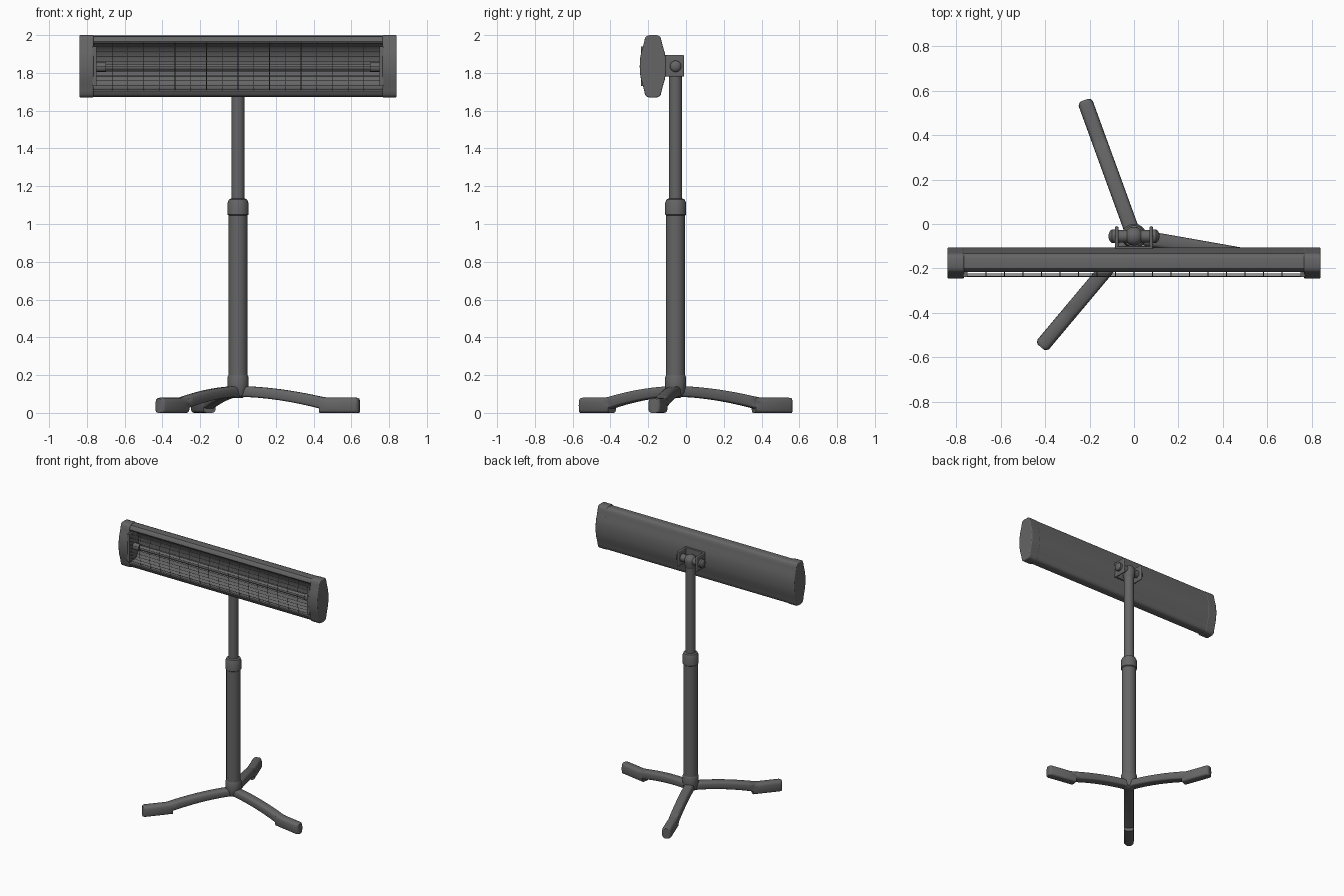
import bpy, bmesh, math
from mathutils import Matrix, Vector

if "Cube" in bpy.data.objects:
    bpy.data.objects.remove(bpy.data.objects["Cube"])

grey = bpy.data.materials.new("dark grey")
grey.use_nodes = True
colour = (0.13, 0.13, 0.13, 1)
grey.diffuse_color = colour
grey.node_tree.nodes["Principled BSDF"].inputs["Base Color"].default_value = colour

POLE_Y = -0.055
HEAD_Z = 1.835
HEAD_Y = -0.175


def finish(name, bm, angle=35, bevel=0):
    bmesh.ops.recalc_face_normals(bm, faces=bm.faces)
    mesh = bpy.data.meshes.new(name)
    bm.to_mesh(mesh)
    bm.free()
    mesh.materials.append(grey)
    obj = bpy.data.objects.new(name, mesh)
    bpy.context.collection.objects.link(obj)
    bpy.ops.object.select_all(action="DESELECT")
    obj.select_set(True)
    bpy.context.view_layer.objects.active = obj
    bpy.ops.object.shade_smooth_by_angle(angle=math.radians(angle))
    if bevel:
        mod = obj.modifiers.new("soft edges", "BEVEL")
        mod.width = bevel
        mod.segments = 3
        mod.limit_method = "ANGLE"
        mod.angle_limit = math.radians(50)
    return obj


def loft(name, rings, **kw):
    """Skin a list of equal closed rings and cap both ends."""
    bm = bmesh.new()
    rows = [[bm.verts.new(p) for p in ring] for ring in rings]
    n = len(rows[0])
    for a, b in zip(rows, rows[1:]):
        for i in range(n):
            j = (i + 1) % n
            bm.faces.new((a[i], a[j], b[j], b[i]))
    bm.faces.new(rows[0][::-1])
    bm.faces.new(rows[-1])
    return finish(name, bm, **kw)


def turned(name, profile, centre, axis="Z", sides=32):
    """Solid of revolution from (radius, distance) pairs."""
    turn = {"Z": Matrix(), "X": Matrix.Rotation(math.pi / 2, 3, "Y")}[axis].to_3x3()
    rings = [[turn @ Vector((r * math.cos(t), r * math.sin(t), d)) + Vector(centre)
              for t in (2 * math.pi * k / sides for k in range(sides))] for r, d in profile]
    return loft(name, rings)


def extruded(name, outline, x0, x1, **kw):
    """Extrude a (y, z) outline along x."""
    return loft(name, [[(x, y, z) for y, z in outline] for x in (x0, x1)], **kw)


def box(name, lo, hi, bevel=0):
    outline = [(lo[1], lo[2]), (hi[1], lo[2]), (hi[1], hi[2]), (lo[1], hi[2])]
    return extruded(name, outline, lo[0], hi[0], bevel=bevel)


# Telescopic stand
turned("base_sleeve", [(.025, .08), (.042, .09), (.05, .11), (.055, .14), (.055, .19), (.05, .2)], (0, POLE_Y, 0))
turned("lower_pole", [(.05, .15), (.05, 1.07)], (0, POLE_Y, 0))
turned("height_collar", [(.05, 1.045), (.056, 1.05), (.056, 1.11), (.048, 1.13), (.036, 1.135)], (0, POLE_Y, 0))
turned("upper_pole", [(.035, 1.1), (.035, 1.8)], (0, POLE_Y, 0))


# Three arched legs, each ending in a flat foot block
def leg_ring(r, low, high, half, angle):
    ring = []
    for k in range(20):
        t = 2 * math.pi * k / 20
        c, s = math.cos(t), math.sin(t)
        power = 0.7 if s > 0 else 0.35
        side = half * math.copysign(abs(c) ** 0.55, c)
        z = (low + high) / 2 + (high - low) / 2 * math.copysign(abs(s) ** power, s)
        ring.append(Matrix.Rotation(angle, 3, "Z") @ Vector((r, side, z)) + Vector((0, POLE_Y, 0)))
    return ring


def leg(name, degrees):
    stations = []
    for k in range(13):
        r = 0.44 * k / 12
        drop = (k / 12) ** 1.8
        stations.append((r, .085 - .062 * drop, .142 - .054 * drop, .034))
    stations += [(.441, 0, .088, .034), (.48, 0, .081, .034), (.635, 0, .081, .034),
                 (.646, 0, .079, .028), (.652, 0, .076, .018)]
    loft(name, [leg_ring(*s, math.radians(degrees)) for s in stations])


for label, degrees in (("left_leg", 350), ("back_leg", 110), ("right_leg", 230)):
    leg(label, degrees)

# Heater head outline: upper quarter mirrored to all four
quarter = [(.07, 0), (.069, .035), (.063, .07), (.054, .1), (.046, .13), (.042, .15), (.034, .16), (.02, .165)]


def back_half(scale):
    upper = [(HEAD_Y + y * scale, HEAD_Z + z * scale) for y, z in quarter]
    lower = [(y, 2 * HEAD_Z - z) for y, z in upper[:0:-1]]
    return lower + upper


cap = back_half(1)
cap += [(2 * HEAD_Y - y, z) for y, z in reversed(cap)]
for side, label in ((1, "left_end_cap"), (-1, "right_end_cap")):
    extruded(label, cap, side * .765, side * .84, bevel=.006)
    box(label + "_lip", (min(side * .75, side * .77), -.238, 1.73),
        (max(side * .75, side * .77), -.13, 1.94))

# Housing: curved back, two front rails and a concave reflector
shell = back_half(.985)
rail = [(-.2, 1.993), (-.209, 1.985), (-.216, 1.965), (-.213, 1.957)]
reflector = []
for k in range(13):
    t = math.pi * (k / 12 - .5)
    reflector.append((-.205 + .08 * math.cos(t), HEAD_Z - .121 * math.sin(t)))
mirror_rail = [(y, 2 * HEAD_Z - z) for y, z in reversed(rail)]
extruded("housing", shell + rail + reflector + mirror_rail, -.77, .77)

# Heating tube with its end sockets
turned("heating_tube", [(.017, -.75), (.017, .75)], (0, -.178, 1.83), "X", 16)
for side in (1, -1):
    turned("tube_socket", [(.026, side * .7), (.026, side * .755)], (0, -.178, 1.83), "X", 16)


# Bowed wire guard
def guard_y(z):
    return -.236 + .022 * ((z - HEAD_Z) / .128) ** 2


guard = bpy.data.curves.new("wire_guard", "CURVE")
guard.dimensions = "3D"
guard.bevel_depth = .0016
guard.bevel_resolution = 0
lines = []
for k in range(1, 18):
    x = -.75 + 1.5 * k / 18
    zs = [HEAD_Z - .128 + .256 * j / 10 for j in range(11)]
    lines.append([(x, guard_y(z), z) for z in zs])
for k in range(1, 10):
    z = HEAD_Z - .128 + .256 * k / 10
    lines.append([(-.752, guard_y(z), z), (.752, guard_y(z), z)])
for pts in lines:
    spline = guard.splines.new("POLY")
    spline.points.add(len(pts) - 1)
    for point, co in zip(spline.points, pts):
        point.co = (*co, 1)
guard.materials.append(grey)
bpy.context.collection.objects.link(bpy.data.objects.new("wire_guard", guard))

# Tilting bracket behind the head
box("bracket_back_plate", (-.085, -.115, 1.78), (.085, -.1, 1.895), .004)
for side in (1, -1):
    x0, x1 = sorted((side * .07, side * .085))
    box("bracket_side_plate", (x0, -.11, 1.78), (x1, -.01, 1.895), .006)
    turned("pivot_knob", [(.03, side * .084), (.03, side * .1), (.024, side * .108), (.01, side * .114)],
           (0, POLE_Y, HEAD_Z), "X", 24)
turned("pivot_barrel", [(.028, -.075), (.028, .075)], (0, POLE_Y, HEAD_Z), "X", 24)
ball = [(.042 * math.cos(t) + .0005, .042 * math.sin(t)) for t in
        (math.pi * (k / 12 - .5) for k in range(13))]
turned("pivot_ball", ball, (0, POLE_Y, HEAD_Z))
turned("pole_top", [(.035, 1.78), (.04, 1.79), (.042, HEAD_Z)], (0, POLE_Y, 0))
